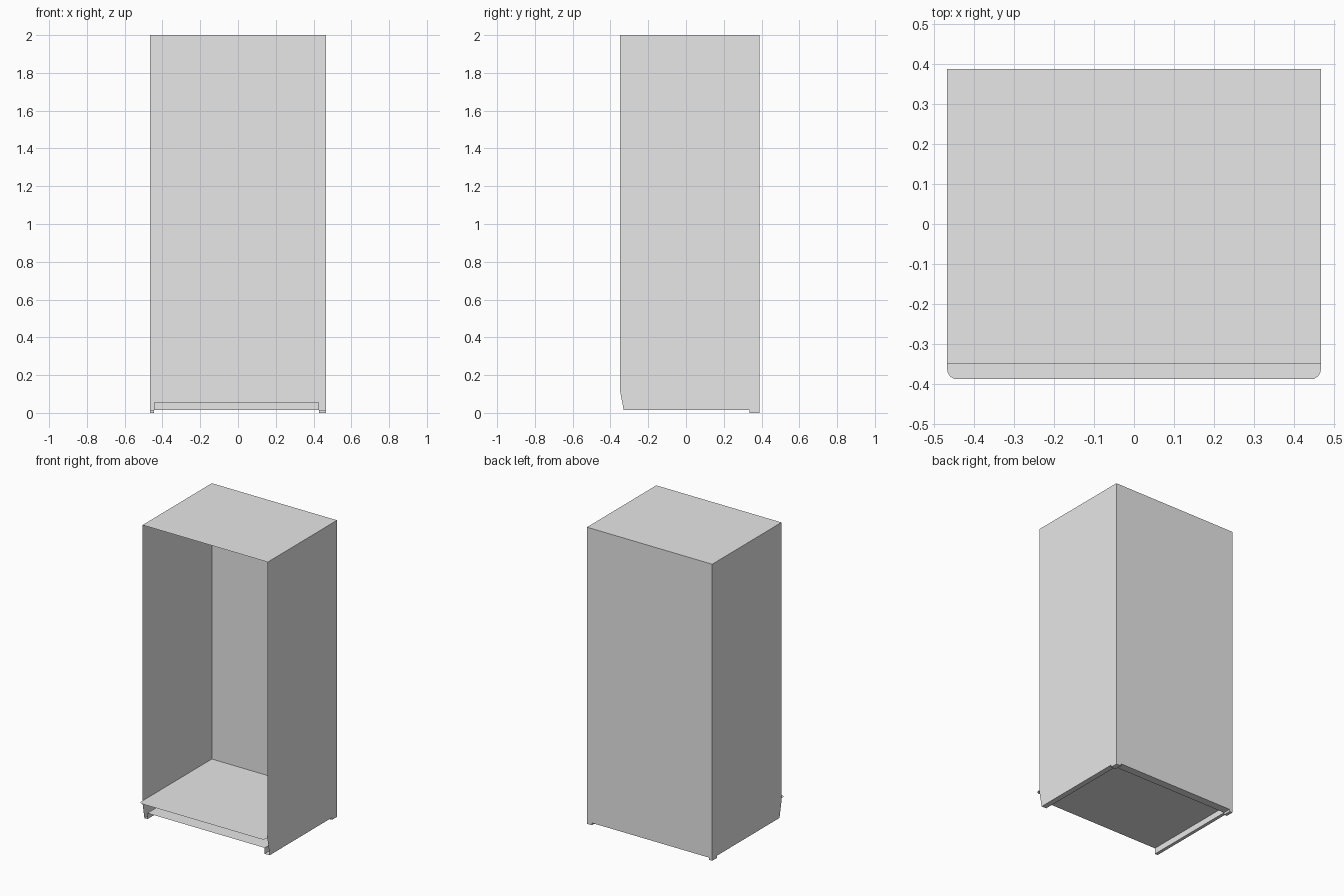
import bpy, bmesh, math

cube = bpy.data.objects.get("Cube")
if cube:
    bpy.data.objects.remove(cube, do_unlink=True)

grey = bpy.data.materials.new("light_grey_metal")
grey.use_nodes = True
grey.diffuse_color = (0.8, 0.8, 0.8, 1)
grey.node_tree.nodes["Principled BSDF"].inputs["Base Color"].default_value = (0.8, 0.8, 0.8, 1)

# Main dimensions
SIDE, BACK, FRONT, TOP = 0.467, 0.388, -0.35, 2.0
SHELF_Z, SHELF_FRONT, RADIUS = 0.14, -0.388, 0.025
RIM_Z, PAN_Z, PAN_FRONT = 0.015, 0.055, -0.33
PAN_LEFT, PAN_RIGHT, PAN_BACK = 0.43, -0.445, 0.335


def sheet(name, points):
    """One flat sheet of metal from its outline."""
    bm = bmesh.new()
    bm.faces.new([bm.verts.new(p) for p in points])
    mesh = bpy.data.meshes.new(name)
    bm.to_mesh(mesh)
    bm.free()
    mesh.materials.append(grey)
    obj = bpy.data.objects.new(name, mesh)
    bpy.context.collection.objects.link(obj)
    return obj


def level(name, x0, x1, y0, y1, z):
    """Horizontal rectangle facing up."""
    return sheet(name, [(x0, y0, z), (x1, y0, z), (x1, y1, z), (x0, y1, z)])


def upright(name, a, b, z0, z1):
    """Vertical rectangle standing on the line from a to b."""
    return sheet(name, [(*a, z0), (*b, z0), (*b, z1), (*a, z1)])


# Outer shell: top, back and two sides with a cut-back front foot
level("top_panel", -SIDE, SIDE, FRONT, BACK, TOP)
upright("back_panel", (SIDE, BACK), (-SIDE, BACK), RIM_Z, TOP)
profile = [(PAN_FRONT, RIM_Z), (BACK, RIM_Z), (BACK, TOP), (FRONT, TOP), (FRONT, 0.12)]
sheet("left_side_panel", [(SIDE, y, z) for y, z in profile])
sheet("right_side_panel", [(-SIDE, y, z) for y, z in reversed(profile)])

# Shelf with rounded front corners
corner = []
for i in range(7):
    a = math.radians(15 * i)
    corner.append((SIDE - RADIUS + RADIUS * math.sin(a),
                   SHELF_FRONT + RADIUS - RADIUS * math.cos(a)))
outline = corner + [(SIDE, BACK), (-SIDE, BACK)] + [(-x, y) for x, y in reversed(corner)]
sheet("shelf", [(x, y, SHELF_Z) for x, y in outline])

# Raised bottom pan with its risers and rims
level("bottom_pan", PAN_RIGHT, PAN_LEFT, PAN_FRONT, PAN_BACK, PAN_Z)
upright("pan_riser_left", (PAN_LEFT, PAN_FRONT), (PAN_LEFT, PAN_BACK), RIM_Z, PAN_Z)
upright("pan_riser_right", (PAN_RIGHT, PAN_BACK), (PAN_RIGHT, PAN_FRONT), RIM_Z, PAN_Z)
upright("pan_riser_back", (PAN_LEFT, PAN_BACK), (PAN_RIGHT, PAN_BACK), RIM_Z, PAN_Z)
level("rim_left", PAN_LEFT, SIDE, PAN_FRONT, BACK, RIM_Z)
level("rim_right", -SIDE, PAN_RIGHT, PAN_FRONT, BACK, RIM_Z)
level("rim_back", PAN_RIGHT, PAN_LEFT, PAN_BACK, BACK, RIM_Z)

# Rear feet
for name, x0, x1 in (("left", PAN_LEFT, SIDE), ("right", -SIDE, PAN_RIGHT)):
    ring = [(x0, PAN_BACK), (x1, PAN_BACK), (x1, BACK), (x0, BACK)]
    level("rear_foot_base_" + name, x0, x1, PAN_BACK, BACK, 0)
    for i in range(4):
        upright("rear_foot_wall_" + name, ring[i], ring[(i + 1) % 4], 0, RIM_Z)
